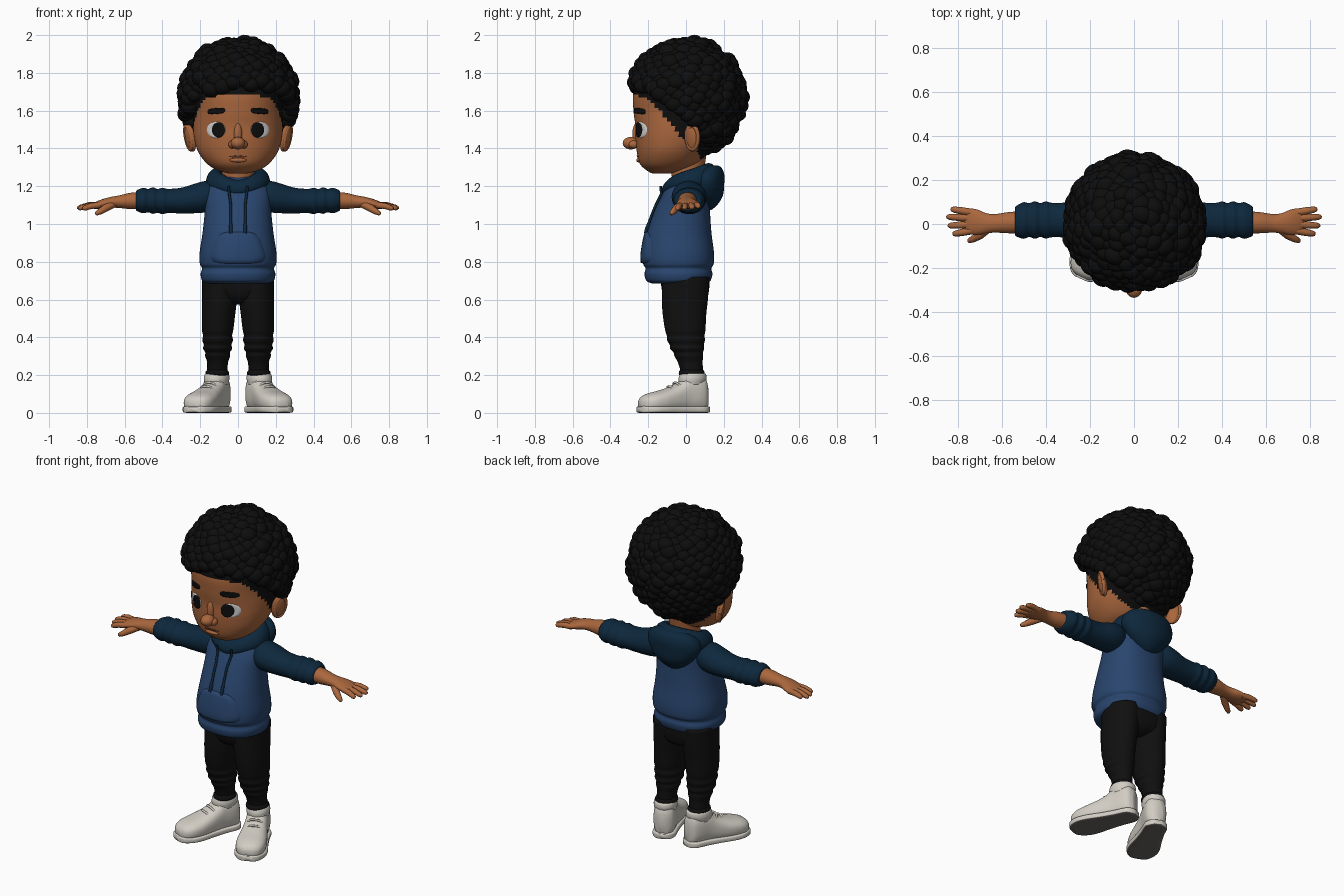
import bpy, bmesh, math, random
from mathutils import Vector, Matrix
from mathutils.bvhtree import BVHTree

if "Cube" in bpy.data.objects:
    bpy.data.objects.remove(bpy.data.objects["Cube"])

random.seed(4)


def mat(name, r, g, b):
    m = bpy.data.materials.new(name)
    m.diffuse_color = (r, g, b, 1)
    m.use_nodes = True
    m.node_tree.nodes["Principled BSDF"].inputs["Base Color"].default_value = m.diffuse_color
    return m


SKIN = mat("skin", .40, .135, .047)
LIP = mat("lip line", .13, .04, .017)
BLACK = mat("hair black", .004, .004, .004)
PANTS = mat("trouser black", .005, .005, .005)
BLUE = mat("hoodie blue", .022, .06, .155)
NAVY = mat("sleeve navy", .004, .021, .046)
SHOE = mat("shoe white", .64, .61, .55)
SOLE = mat("sole grey", .14, .13, .12)
WHITE = mat("eye white", .65, .65, .65)


def finish(bm, name, *mats):
    bmesh.ops.recalc_face_normals(bm, faces=bm.faces)
    me = bpy.data.meshes.new(name)
    for f in bm.faces:
        f.smooth = True
    bm.to_mesh(me)
    bm.free()
    for m in mats:
        me.materials.append(m)
    ob = bpy.data.objects.new(name, me)
    bpy.context.collection.objects.link(ob)
    return ob


def spow(v, e):
    return math.copysign(abs(v) ** e, v)


def loft(name, axis, keys, *mats, n=2.0, s=1, seg=40, sub=5):
    """Smooth skin through rings: (position on axis, centre a, centre b, radius a, radius b)."""
    rows = []
    for i in range(len(keys) - 1):
        k = [keys[max(i - 1, 0)], keys[i], keys[i + 1], keys[min(i + 2, len(keys) - 1)]]
        for j in range(sub + (i == len(keys) - 2)):
            t = j / sub
            rows.append([.5 * (2 * b + (c - a) * t + (2 * a - 5 * b + 4 * c - d) * t * t
                               + (3 * b - a - 3 * c + d) * t ** 3) for a, b, c, d in zip(*k)])
    bm = bmesh.new()
    rings = []
    for t, ca, cb, ra, rb in rows:
        ring = []
        for q in range(seg):
            w = 2 * math.pi * q / seg
            a, b = ca + ra * spow(math.cos(w), 2 / n), cb + rb * spow(math.sin(w), 2 / n)
            x, y, z = {'x': (t, a, b), 'y': (a, t, b), 'z': (a, b, t)}[axis]
            ring.append(bm.verts.new((x * s, y, z)))
        rings.append(ring)
    for r0, r1 in zip(rings, rings[1:]):
        for q in range(seg):
            bm.faces.new((r0[q], r0[(q + 1) % seg], r1[(q + 1) % seg], r1[q]))
    bm.faces.new(rings[0])
    bm.faces.new(rings[-1])
    return finish(bm, name, *mats)


def blob(name, loc, rad, m, rot=(0, 0, 0)):
    bm = bmesh.new()
    bmesh.ops.create_uvsphere(bm, u_segments=24, v_segments=16, radius=1)
    ob = finish(bm, name, m)
    ob.location, ob.scale, ob.rotation_euler = loc, rad, rot
    return ob


def tube(name, pts, radii, m):
    cu = bpy.data.curves.new(name, 'CURVE')
    cu.dimensions, cu.bevel_depth, cu.bevel_resolution = '3D', 1, 3
    cu.use_fill_caps = True
    sp = cu.splines.new('POLY')
    sp.points.add(len(pts) - 1)
    for p, co, r in zip(sp.points, pts, radii):
        p.co, p.radius = (*co, 1), r
    sp.use_smooth = True
    cu.materials.append(m)
    ob = bpy.data.objects.new(name, cu)
    bpy.context.collection.objects.link(ob)


def surface(ob):
    me = ob.data
    return BVHTree.FromPolygons([v.co for v in me.vertices], [p.vertices[:] for p in me.polygons])


def front_of(bvh, x, z, off):
    hit = bvh.ray_cast(Vector((x, -2, z)), Vector((0, 1, 0)))[0]
    return (x, (hit.y if hit else 0) - off, z)


def plate(name, bvh, cx, cz, rx, rz, m, off, n=2.0, taper=0, tilt=0):
    """Thin raised patch that follows the front of a surface."""
    bm = bmesh.new()
    mid, last = bm.verts.new(front_of(bvh, cx, cz, off)), None
    for k in (.25, .5, .75, .94, 1):
        ring = []
        for q in range(40):
            w = 2 * math.pi * q / 40
            u, v = k * spow(math.cos(w), 2 / n), k * spow(math.sin(w), 2 / n)
            x, z = cx + rx * u * (1 - taper * v), cz + rz * v + tilt * u
            ring.append(bm.verts.new(front_of(bvh, x, z, off if k < 1 else -.003)))
        for q in range(40):
            e = (q + 1) % 40
            bm.faces.new((last[q], last[e], ring[e], ring[q]) if last else (mid, ring[e], ring[q]))
        last = ring
    return finish(bm, name, m)


def line(table, y):
    """Piecewise linear lookup."""
    for (y0, z0), (y1, z1) in zip(table, table[1:]):
        if y <= y1:
            return z0 + (z1 - z0) * max(0, (y - y0) / (y1 - y0))
    return table[-1][1]


# Head, with the scalp painted above the hairline
head = loft("head", 'z', [
    (1.268, 0, -.13, .05, .05), (1.285, 0, -.11, .11, .10), (1.32, 0, -.09, .165, .155),
    (1.38, 0, -.07, .21, .19), (1.45, 0, -.045, .232, .222), (1.52, 0, -.03, .238, .238),
    (1.60, 0, -.02, .235, .258), (1.70, 0, -.01, .24, .268), (1.80, 0, 0, .22, .23),
    (1.88, 0, 0, .15, .16), (1.91, 0, 0, .05, .05)], SKIN, BLACK, n=2.1, seg=64, sub=7)
scalp = [(-.3, 1.70), (-.2, 1.66), (-.14, 1.6), (-.07, 1.52), (-.03, 1.46), (.05, 1.42), (.08, 1.33)]
for p in head.data.polygons:
    p.material_index = int(p.center.z > line(scalp, p.center.y))
face = surface(head)
loft("neck", 'z', [(1.12, 0, .02, .1, .09), (1.25, 0, .01, .085, .085), (1.38, 0, .01, .09, .1)], SKIN)

# Face details
blob("nose", (0, -.292, 1.428), (.038, .043, .033), SKIN)
blob("nose_bridge", (0, -.262, 1.475), (.022, .022, .06), SKIN)
blob("lower_lip", (0, -.249, 1.338), (.045, .014, .012), SKIN)
plate("mouth", face, 0, 1.357, .048, .005, LIP, .004)
for s in (-1, 1):
    blob("nostril", (s * .031, -.278, 1.421), (.02, .026, .021), SKIN)
    plate("eye_white", face, s * .116, 1.498, .051, .044, WHITE, .004)
    plate("eye_iris", face, s * .104, 1.498, .036, .041, BLACK, .008)
    plate("eyebrow", face, s * .115, 1.598, .047, .016, BLACK, .009, n=3, tilt=-s * .004)
    blob("ear", (s * .252, .03, 1.455), (.022, .042, .074), SKIN, (0, s * .2, -s * .5))
    bm = bmesh.new()
    rim = [(math.cos(2 * math.pi * i / 16), math.sin(2 * math.pi * i / 16)) for i in range(17)]
    bm.free()
    tube("ear_rim", [(s * (.262 + .014 * c + .012 * v), .034 + .03 * c, 1.457 + .062 * v) for c, v in rim],
         [.011] * 17, SKIN)

# Curly hair: overlapping tufts spread over a ball above the hairline
hairline = [(-.34, 1.75), (-.2, 1.70), (-.12, 1.63), (-.04, 1.57), (.03, 1.55), (.08, 1.45), (.12, 1.38)]
bm = bmesh.new()
count = 440
for i in range(count):
    h = 1 - 2 * (i + .5) / count
    w = i * math.pi * (3 - math.sqrt(5))
    d = Vector((math.cos(w) * math.sqrt(1 - h * h), math.sin(w) * math.sqrt(1 - h * h), h))
    c = Vector((.003, .003, 1.67)) + d * (.283 + random.uniform(-.012, .008))
    if c.z < line(hairline, c.y) or c.z < 1.395:
        continue
    r = random.uniform(.038, .05)
    m = Matrix.Translation(c) @ d.to_track_quat('Z', 'Y').to_matrix().to_4x4() \
        @ Matrix.Diagonal((r * 1.1, r * .95, r, 1))
    bmesh.ops.create_icosphere(bm, subdivisions=3, radius=1, matrix=m)
finish(bm, "hair_tufts", BLACK)

# Hoodie body
torso = loft("hoodie_body", 'z', [
    (.685, 0, -.035, .165, .145), (.70, 0, -.04, .19, .17), (.735, 0, -.04, .198, .18),
    (.765, 0, -.04, .19, .174), (.79, 0, -.04, .202, .187), (.85, 0, -.04, .203, .188),
    (.95, 0, -.037, .188, .172), (1.07, 0, -.02, .176, .147), (1.16, 0, 0, .178, .125),
    (1.215, 0, .01, .15, .105), (1.25, 0, .01, .09, .08)], BLUE, n=2.3, seg=56)
chest = surface(torso)
plate("front_pocket", chest, 0, .875, .135, .085, BLUE, .012, n=4, taper=.22)

# Hood collar, folded hood behind it and drawstrings
bm = bmesh.new()
rings = []
for i in range(48):
    a = 2 * math.pi * i / 48
    f = math.cos(a)
    c = Vector((.128 * math.sin(a), .018 - .112 * f, 1.237 - .022 * f - .022 * max(f, 0) ** 6))
    out = Vector((math.sin(a), -f, 0))
    rings.append([bm.verts.new(c + out * math.cos(w) * (.04 - .008 * f)
                               + Vector((0, 0, 1)) * math.sin(w) * (.052 - .012 * f)
                               - out * math.sin(w) * .012)
                  for w in (2 * math.pi * j / 16 for j in range(16))])
for i in range(48):
    for j in range(16):
        a, b, k = rings[i], rings[(i + 1) % 48], (j + 1) % 16
        bm.faces.new((a[j], b[j], b[k], a[k]))
finish(bm, "hood_collar", NAVY)
loft("folded_hood", 'z', [
    (1.075, 0, .115, .03, .02), (1.10, 0, .115, .075, .05), (1.15, 0, .115, .13, .08),
    (1.21, 0, .11, .165, .092), (1.26, 0, .115, .16, .088), (1.295, 0, .13, .125, .06),
    (1.31, 0, .14, .07, .03)], NAVY)
for s in (-1, 1):
    path = [front_of(chest, s * (.05 - .012 * min(i, 3) / 3), 1.19 - .03 * i, .008) for i in range(9)]
    path[0] = (s * .05, -.135, 1.20)
    tube("drawstring", path, [.007] * 7 + [.01, .009], NAVY)

for s in (-1, 1):
    # Sleeve with gathered cuff
    loft("sleeve", 'x', [
        (.12, .012, 1.15, .07, .06), (.17, .015, 1.145, .09, .082), (.23, .018, 1.135, .09, .078),
        (.30, .018, 1.124, .08, .068), (.37, .018, 1.122, .078, .064), (.40, .018, 1.122, .084, .07),
        (.425, .018, 1.122, .077, .063), (.45, .018, 1.124, .085, .07), (.475, .018, 1.124, .077, .062),
        (.50, .016, 1.124, .083, .067), (.525, .014, 1.124, .074, .06), (.54, .012, 1.124, .062, .05),
        (.535, .012, 1.124, .04, .035)], NAVY, s=s)
    # Forearm, palm and fingers
    loft("forearm_and_palm", 'x', [
        (.50, .008, 1.124, .05, .046), (.57, .006, 1.122, .048, .043), (.63, .003, 1.118, .042, .033),
        (.67, .003, 1.115, .046, .029), (.71, .008, 1.108, .057, .026), (.745, .012, 1.10, .058, .021),
        (.77, .012, 1.095, .045, .013)], SKIN, s=s)
    for y0, x1, y1, z1 in ((.052, .832, .068, 1.09), (.026, .852, .033, 1.083),
                           (-.002, .845, -.008, 1.08), (-.03, .823, -.046, 1.078)):
        k = [(0, .017), (.5, .0165), (.85, .014), (.96, .010), (1, .003)]
        tube("finger", [(s * (.735 + (x1 - .735) * t), y0 + (y1 - y0) * t,
                         1.1 + (z1 - 1.1) * t + .006 * math.sin(math.pi * t)) for t, _ in k],
             [r for _, r in k], SKIN)
    tube("thumb", [(s * .66, -.018, 1.105), (s * .70, -.05, 1.085), (s * .73, -.068, 1.066),
                   (s * .75, -.077, 1.055), (s * .755, -.079, 1.052)], [.02, .02, .016, .011, .003], SKIN)

    # Trouser leg with gathers at the shin
    loft("trouser_leg", 'z', [
        (.19, .11, .03, .05, .058), (.225, .11, .03, .053, .06), (.27, .108, .022, .056, .066),
        (.30, .108, .015, .066, .076), (.32, .108, .012, .065, .078), (.34, .108, .006, .077, .09),
        (.36, .108, .004, .073, .09), (.385, .108, 0, .081, .1), (.41, .108, -.002, .077, .1),
        (.44, .108, -.004, .083, .107), (.52, .103, -.008, .088, .115), (.6, .098, -.006, .092, .122),
        (.72, .095, -.002, .094, .126)], PANTS, s=s)
    loft("trouser_cuff", 'z', [(.195, .11, .03, .05, .058), (.205, .11, .03, .062, .068),
                               (.22, .11, .03, .06, .066), (.23, .11, .03, .05, .058)], PANTS, s=s)

    # Shoe pointing outward, sole, collar and laces
    upper = loft("shoe_upper", 'y', [
        (-.297, 0, .045, .03, .022), (-.28, 0, .05, .06, .038), (-.24, 0, .055, .08, .05),
        (-.18, 0, .062, .084, .058), (-.12, 0, .072, .076, .068), (-.07, 0, .085, .068, .081),
        (-.03, 0, .1, .064, .096), (.03, 0, .105, .063, .1), (.065, 0, .1, .054, .095),
        (.085, 0, .085, .03, .07)], SHOE, n=2.5)
    sole = loft("shoe_sole", 'y', [
        (-.306, 0, .018, .03, .014), (-.29, 0, .018, .06, .018), (-.24, 0, .018, .087, .018),
        (-.18, 0, .018, .09, .018), (-.1, 0, .018, .077, .018), (-.02, 0, .018, .068, .018),
        (.05, 0, .018, .065, .018), (.08, 0, .018, .048, .018), (.095, 0, .018, .025, .014)],
        SHOE, SOLE, n=5)
    for p in sole.data.polygons:
        p.material_index = int(p.normal.z < -.8)
    collar = loft("shoe_collar", 'z', [(.15, 0, .0, .06, .068), (.18, 0, .005, .066, .076),
                                       (.205, 0, .008, .062, .07), (.21, 0, .008, .05, .058)], SHOE)
    parts = [upper, sole, collar]
    before = set(bpy.data.objects)
    for y, z in ((-.13, .141), (-.095, .161), (-.06, .183)):
        tube("shoe_lace", [(-.045, y + .012, z - .022), (-.022, y, z - .003), (0, y - .003, z),
                           (.022, y, z - .003), (.045, y + .012, z - .022)], [.006] * 5, SHOE)
    parts += [o for o in bpy.data.objects if o not in before]
    for o in parts:
        o.location = (s * .115, .03, 0)
        o.rotation_euler.z = s * math.radians(24)

# Seat of the trousers
loft("trouser_seat", 'z', [(.575, 0, .0, .06, .06), (.60, 0, 0, .13, .105), (.65, 0, -.003, .185, .125),
                           (.72, 0, -.005, .188, .128), (.76, 0, -.01, .17, .12)], PANTS, n=2.3)
